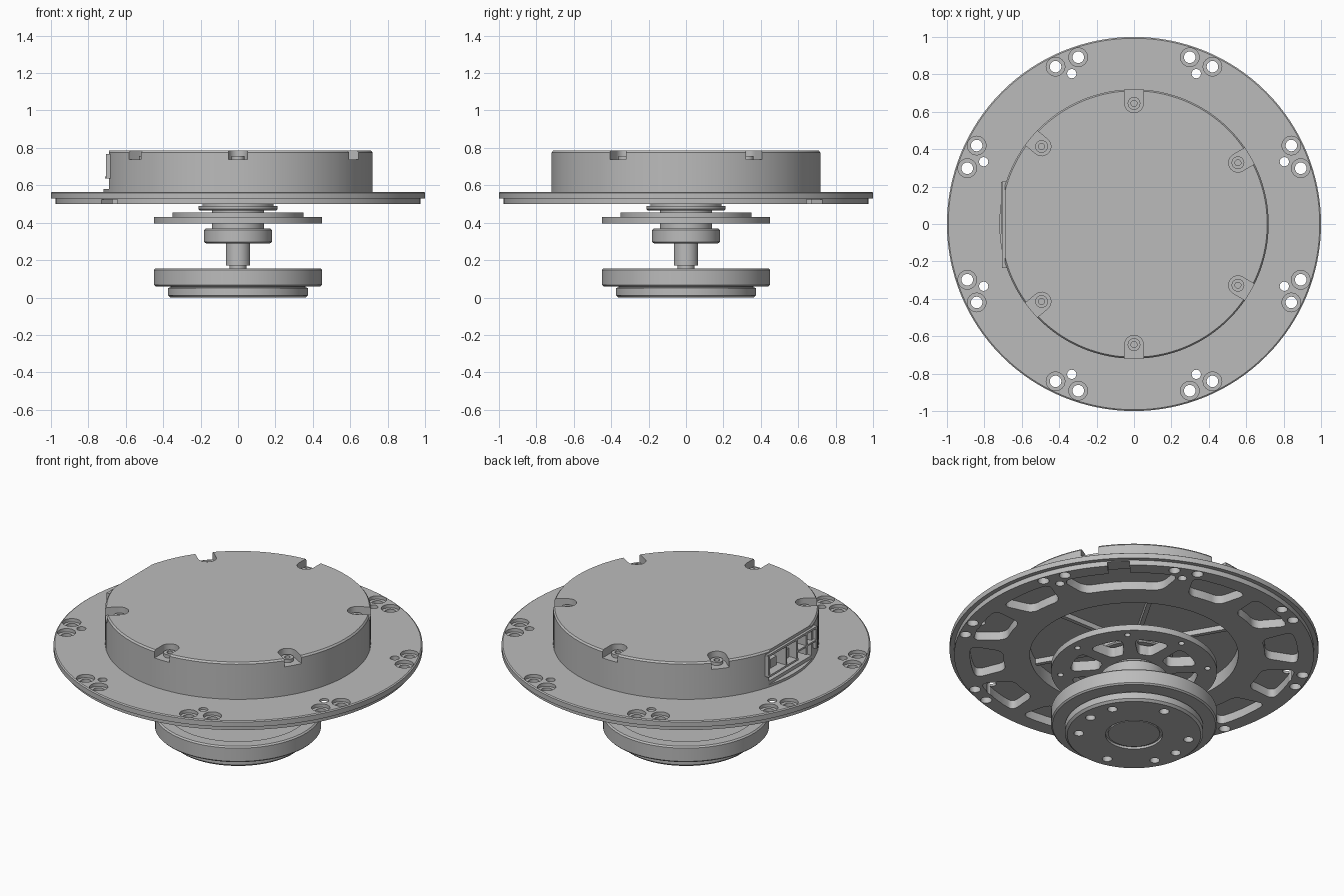
import bpy, bmesh
from math import sin, cos, radians, pi
from mathutils import Matrix, Vector

cube = bpy.data.objects.get("Cube")
if cube:
    bpy.data.objects.remove(cube, do_unlink=True)

GREY = (0.5, 0.5, 0.5, 1)
metal = bpy.data.materials.new("machined_grey")
metal.use_nodes = True
metal.diffuse_color = GREY
metal.node_tree.nodes["Principled BSDF"].inputs["Base Color"].default_value = GREY


def polar(r, deg):
    return Vector((r * cos(radians(deg)), r * sin(radians(deg)), 0))


def make(name, bm):
    bmesh.ops.recalc_face_normals(bm, faces=bm.faces)
    mesh = bpy.data.meshes.new(name)
    bm.to_mesh(mesh)
    bm.free()
    mesh.materials.append(metal)
    obj = bpy.data.objects.new(name, mesh)
    bpy.context.collection.objects.link(obj)
    return obj


def lathe(name, profile, at=(0, 0, 0), steps=96, closed=False):
    bm = bmesh.new()
    vs = [bm.verts.new((r, 0, z)) for r, z in profile]
    pairs = list(zip(vs, vs[1:])) + ([(vs[-1], vs[0])] if closed else [])
    edges = [bm.edges.new(p) for p in pairs]
    bmesh.ops.spin(bm, geom=vs + edges, cent=(0, 0, 0), axis=(0, 0, 1),
                   angle=2 * pi, steps=steps, use_duplicate=False)
    bmesh.ops.remove_doubles(bm, verts=bm.verts, dist=1e-5)
    bmesh.ops.translate(bm, verts=bm.verts, vec=at)
    return make(name, bm)


def prism(bm, pts, z0, z1, corners=(), rounding=0.0):
    """Upright prism over an outline, with chosen corners rounded."""
    part = bmesh.new()
    vs = [part.verts.new((p[0], p[1], z0)) for p in pts]
    part.faces.new(vs)
    if rounding:
        bmesh.ops.bevel(part, geom=[vs[i] for i in corners], offset=rounding,
                        segments=4, profile=0.5, affect='VERTICES')
    res = bmesh.ops.extrude_face_region(part, geom=part.faces[:])
    top = [v for v in res["geom"] if isinstance(v, bmesh.types.BMVert)]
    bmesh.ops.translate(part, verts=top, vec=(0, 0, z1 - z0))
    bmesh.ops.recalc_face_normals(part, faces=part.faces)
    tmp = bpy.data.meshes.new("tmp")
    part.to_mesh(tmp)
    part.free()
    bm.from_mesh(tmp)
    bpy.data.meshes.remove(tmp)


def sector(bm, r0, r1, mid, half, z0, z1, rounding, n=4, inner_half=None):
    """Rounded ring-sector pocket."""
    ih = inner_half or half
    outer = [polar(r1, mid - half + 2 * half * i / n) for i in range(n + 1)]
    inner = [polar(r0, mid + ih - 2 * ih * i / n) for i in range(n + 1)]
    prism(bm, outer + inner, z0, z1, (0, n, n + 1, 2 * n + 1), rounding)


def cylinder(bm, pos, r, z0, z1, seg=20):
    bmesh.ops.create_cone(bm, cap_ends=True, segments=seg, radius1=r, radius2=r, depth=z1 - z0,
                          matrix=Matrix.Translation((pos[0], pos[1], (z0 + z1) / 2)))


def box(bm, lo, hi, turn=0):
    lo, hi = Vector(lo), Vector(hi)
    m = (Matrix.Rotation(radians(turn), 4, 'Z') @ Matrix.Translation((lo + hi) / 2)
         @ Matrix.Diagonal((*(hi - lo), 1)))
    bmesh.ops.create_cube(bm, size=1, matrix=m)


def cut(obj, bm):
    cutter = make("cutter", bm)
    cutter.hide_render = True
    mod = obj.modifiers.new("cut", 'BOOLEAN')
    mod.operation, mod.solver, mod.object = 'DIFFERENCE', 'EXACT', cutter
    dg = bpy.context.evaluated_depsgraph_get()
    mesh = bpy.data.meshes.new_from_object(obj.evaluated_get(dg))
    obj.modifiers.clear()
    obj.data = mesh
    bpy.data.objects.remove(cutter, do_unlink=True)


# Housing: wide flange with a raised drum and a recess underneath
housing = lathe("housing", [(0, .58), (.565, .58), (.565, .5), (.975, .5), (.975, .53), (1, .53),
                            (1, .56), (.993, .565), (.72, .565), (.72, .775), (.712, .785), (0, .785)],
                steps=128)

# Flat side and connector window
bm = bmesh.new()
box(bm, (-.8, -.4, .58), (-.69, .4, .9))
cut(housing, bm)
bm = bmesh.new()
box(bm, (-.8, -.2, .6), (-.6, .2, .755))
cut(housing, bm)

# Lid screw slots
screw_angles = [90, 270, 30.5, -30.5, 140, -140]
SCREW_R = .645
bm = bmesh.new()
for a in screw_angles:
    rot = Matrix.Rotation(radians(a), 3, 'Z')
    pts = [Vector((SCREW_R, 0, 0)) + polar(.05, 90 + 15 * i) for i in range(13)]
    pts += [Vector((.72, -.05, 0)), Vector((.8, -.1, 0)), Vector((.8, .1, 0)), Vector((.72, .05, 0))]
    prism(bm, [rot @ p for p in pts], .738, .9)
cut(housing, bm)

# Underside pockets in the flange
bm = bmesh.new()
for side in (45, 225):
    sector(bm, .71, .89, side, 21, .4, .55, .05, n=8, inner_half=17)
    for i in range(5):
        sector(bm, .71, .89, side + 37.2 + 26.4 * i, 11, .4, .55, .04, inner_half=8)
cut(housing, bm)

# Edge notches under the rim
bm = bmesh.new()
for side in (45, 225):
    box(bm, (.85, -.06, .4), (1.1, .06, .525), side)
cut(housing, bm)

# Flange bolt holes in eight groups: counterbores, then through holes
bores, holes = bmesh.new(), bmesh.new()
for k in range(8):
    mid = 22.5 + 45 * k
    for off in (-4, 4):
        cylinder(bores, polar(.94, mid + off), .05, .545, .7, 24)
        cylinder(holes, polar(.94, mid + off), .031, .4, .7)
    cylinder(holes, polar(.87, mid), .025, .4, .7, 16)
cut(housing, bores)
cut(housing, holes)

# Lid screws
for i, a in enumerate(screw_angles):
    lathe(f"lid_screw_{i + 1}", [(.016, .73), (.034, .73), (.034, .757), (.016, .757)],
          at=polar(SCREW_R, a), steps=20, closed=True)

# Connector block: frame bars, dividers and sockets in the window
bm = bmesh.new()
box(bm, (-.705, -.235, .755), (-.68, .225, .768))
box(bm, (-.705, -.235, .68), (-.62, -.05, .69))
for y in (-.235, -.14, -.05, .05, .215):
    box(bm, (-.705, y, .635), (-.61, y + .012, .76))
for y in (-.03, .085):
    box(bm, (-.66, y, .6), (-.6, y + .06, .7))
box(bm, (-.71, -.05, .635), (-.61, .225, .647))
make("connector_block", bm)

# Ribs inside the underside recess
bm = bmesh.new()
for k in range(6):
    box(bm, (.18, -.012, .55), (.57, .012, .59), 60 * k)
make("recess_ribs", bm)

# Upper hub
lathe("upper_hub", [(0, .45), (.14, .45), (.14, .465), (.205, .465), (.212, .472), (.212, .49),
                    (.19, .49), (.19, .59), (0, .59)])

# Spoked plate with lightening holes
plate = lathe("spoked_plate", [(0, .395), (.45, .395), (.45, .43), (.35, .43), (.35, .455), (0, .455)])
bm = bmesh.new()
for k in range(8):
    sector(bm, .19, .345, 22.5 + 45 * k, 17, .3, .6, .035, inner_half=11)
    cylinder(bm, polar(.4, 45 * k), .017, .3, .6, 16)
cut(plate, bm)

# Bearing collar and shaft
lathe("bearing_collar", [(0, .29), (.172, .29), (.182, .298), (.182, .36), (.172, .37), (.14, .37),
                         (.14, .4), (0, .4)])
lathe("shaft", [(0, .12), (.045, .12), (.045, .17), (.065, .17), (.065, .3), (0, .3)], steps=48)

# Bottom wheel with a stepped foot
wheel = lathe("bottom_wheel", [(0, .006), (.14, .006), (.14, .014), (.155, .014), (.155, 0), (.362, 0),
                               (.375, .012), (.375, .05), (.36, .055), (.36, .06), (.442, .06), (.45, .068),
                               (.45, .147), (.442, .155), (.38, .155), (.38, .135), (0, .135)])
bm = bmesh.new()
for a in (-47, -18, 38, 105, 136, 163, 214, 278):
    cylinder(bm, polar(.3, 45 + a), .027, -.1, .05)
cut(wheel, bm)

# Smooth the round walls, keep the edges crisp
for obj in bpy.context.collection.objects:
    if obj.type == 'MESH' and obj.data.materials and obj.data.materials[0] == metal:
        obj.data.shade_smooth()
        obj.data.set_sharp_from_angle(angle=radians(30))
